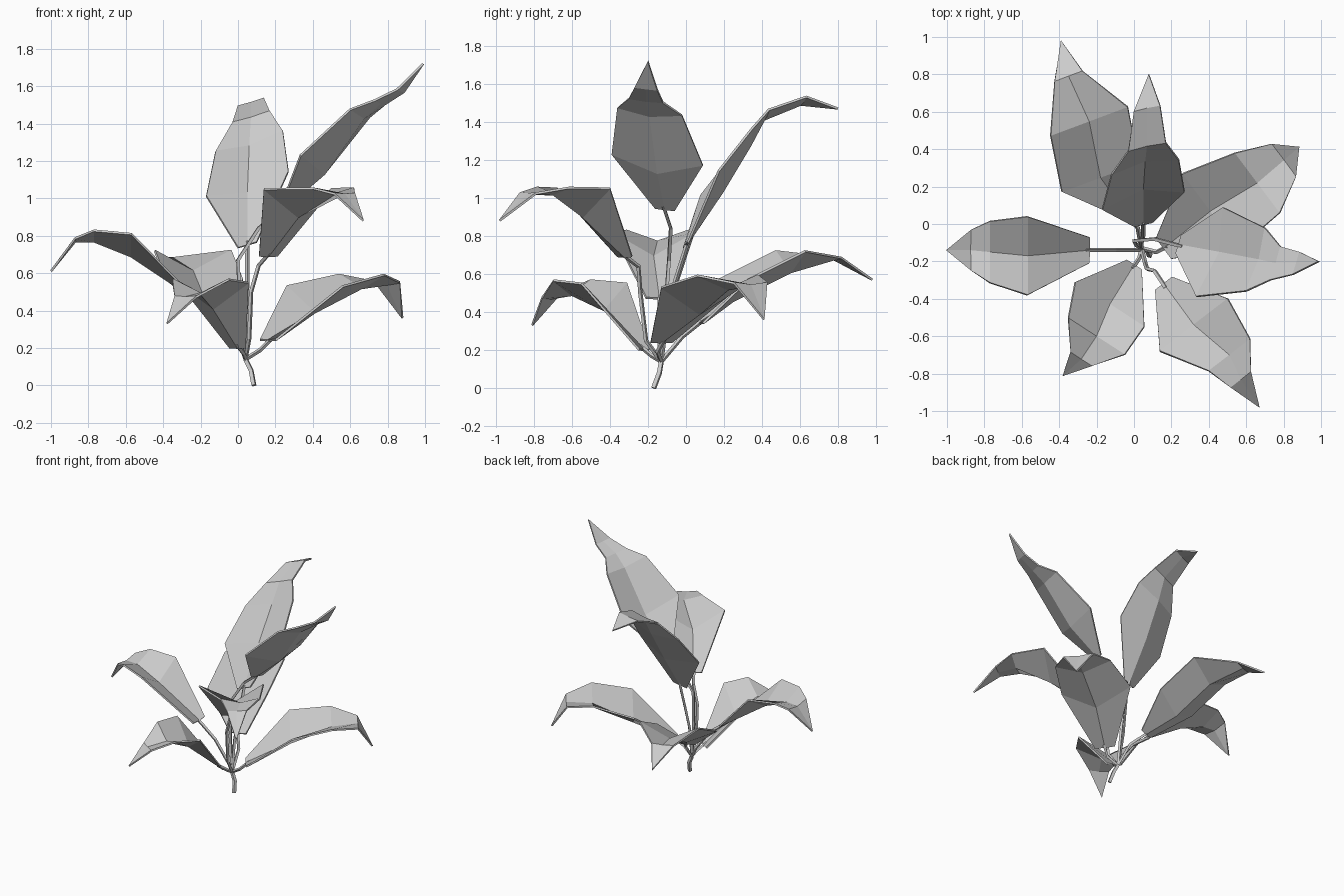
import bpy, bmesh
from mathutils import Vector

if "Cube" in bpy.data.objects:
    bpy.data.objects.remove(bpy.data.objects["Cube"])


def leaf(name, spine, lift, up=(0, 0, 1), skew=(0, 0, 0)):
    """Low-poly V-section leaf. Each spine station is (x, y, z, half width)."""
    pts = [Vector(s[:3]) for s in spine]
    wmax = max(s[3] for s in spine)
    d = pts[-1] - pts[0]
    side = Vector((-d.y, d.x, 0)).normalized() + Vector(skew)
    up = Vector(up).normalized()
    bm = bmesh.new()
    rows = []
    for p, s in zip(pts, spine):
        w = s[3]
        if w == 0:
            rows.append([bm.verts.new(p)])
            continue
        raised = up * lift * (w / wmax) ** 3
        rows.append([bm.verts.new(p - side * w + raised), bm.verts.new(p),
                     bm.verts.new(p + side * w + raised)])
    for a, b in zip(rows, rows[1:]):
        for i in range(2):
            if len(b) == 1:
                bm.faces.new((a[i], a[i + 1], b[0]))
            else:
                bm.faces.new((a[i], a[i + 1], b[i + 1], b[i]))
    bmesh.ops.recalc_face_normals(bm, faces=bm.faces)
    me = bpy.data.meshes.new(name)
    bm.to_mesh(me)
    bm.free()
    ob = bpy.data.objects.new(name, me)
    bpy.context.collection.objects.link(ob)
    m = ob.modifiers.new("thickness", 'SOLIDIFY')
    m.thickness = 0.012
    m.offset = 0


def stem(name, pts, r=0.012):
    """Thin faceted tube through the points."""
    cu = bpy.data.curves.new(name, 'CURVE')
    cu.dimensions = '3D'
    cu.bevel_depth = r
    cu.bevel_resolution = 0
    cu.use_fill_caps = True
    sp = cu.splines.new('POLY')
    sp.points.add(len(pts) - 1)
    for q, p in zip(sp.points, pts):
        q.co = (*p, 1)
    sp.use_smooth = False
    ob = bpy.data.objects.new(name, cu)
    bpy.context.collection.objects.link(ob)


# Leaves, lower tier
leaf("left_leaf", [(-.24, -.14, .47, .07), (-.57, -.17, .69, .21), (-.77, -.15, .77, .165),
                   (-.87, -.14, .77, .11), (-1.0, -.14, .61, 0)], .12)
leaf("front_left_leaf", [(0, -.22, .20, .05), (-.13, -.43, .41, .22), (-.20, -.60, .49, .18),
                         (-.28, -.72, .47, .07), (-.38, -.81, .33, 0)], .14)
leaf("right_leaf", [(.16, -.13, .24, .07), (.41, .07, .39, .25), (.66, .22, .52, .20),
                    (.80, .34, .54, .11), (.88, .41, .36, 0)], .14)
leaf("back_left_leaf", [(-.05, .07, .34, .06), (-.18, .25, .46, .22), (-.24, .55, .61, .22),
                        (-.35, .79, .68, .08), (-.39, .98, .57, 0)], .11)
# Leaves, upper tier
leaf("front_right_leaf", [(.16, -.32, .69, .06), (.32, -.54, .90, .23), (.51, -.70, 1.02, .14),
                          (.57, -.83, 1.02, .07), (.67, -.98, .88, 0)], .15)
leaf("back_leaf", [(.05, 0, .75, .05), (.05, .19, 1.03, .22), (.06, .34, 1.28, .18),
                   (.07, .42, 1.43, .10), (.07, .62, 1.51, .07), (.08, .80, 1.47, 0)],
     .08, (0, -.8, .6), (0, -.25, -.3))
leaf("tall_right_leaf", [(.24, -.11, .94, .05), (.46, -.15, 1.13, .24), (.67, -.19, 1.43, .17),
                         (.76, -.21, 1.51, .09), (.87, -.21, 1.575, .06), (.99, -.20, 1.72, 0)],
     .09, (-.6, 0, .8), (.18, 0, -.12))

# Trunk and leaf stalks
root = (.04, -.13, .14)
stem("trunk", [(.085, -.17, 0), (.07, -.14, .08), root], .015)
stem("left_stem", [root, (.02, -.14, .2), (-.1, -.14, .36), (-.26, -.14, .485)])
stem("front_left_stem", [root, (.03, -.18, .17), (-.01, -.24, .22)])
stem("right_stem", [root, (.12, -.15, .19), (.18, -.12, .25)])
stem("back_left_stem", [root, (.02, -.02, .27), (-.06, .08, .35)])
stem("front_right_stem", [root, (.06, -.21, .25), (.07, -.24, .5), (.11, -.25, .64), (.17, -.34, .71)])
stem("back_stem", [root, (.04, -.1, .38), (.05, -.06, .55), (.05, .01, .77)])
stem("tall_right_stem", [root, (.01, -.11, .4), (0, -.09, .67), (.11, -.08, .84), (.26, -.12, .96)])
